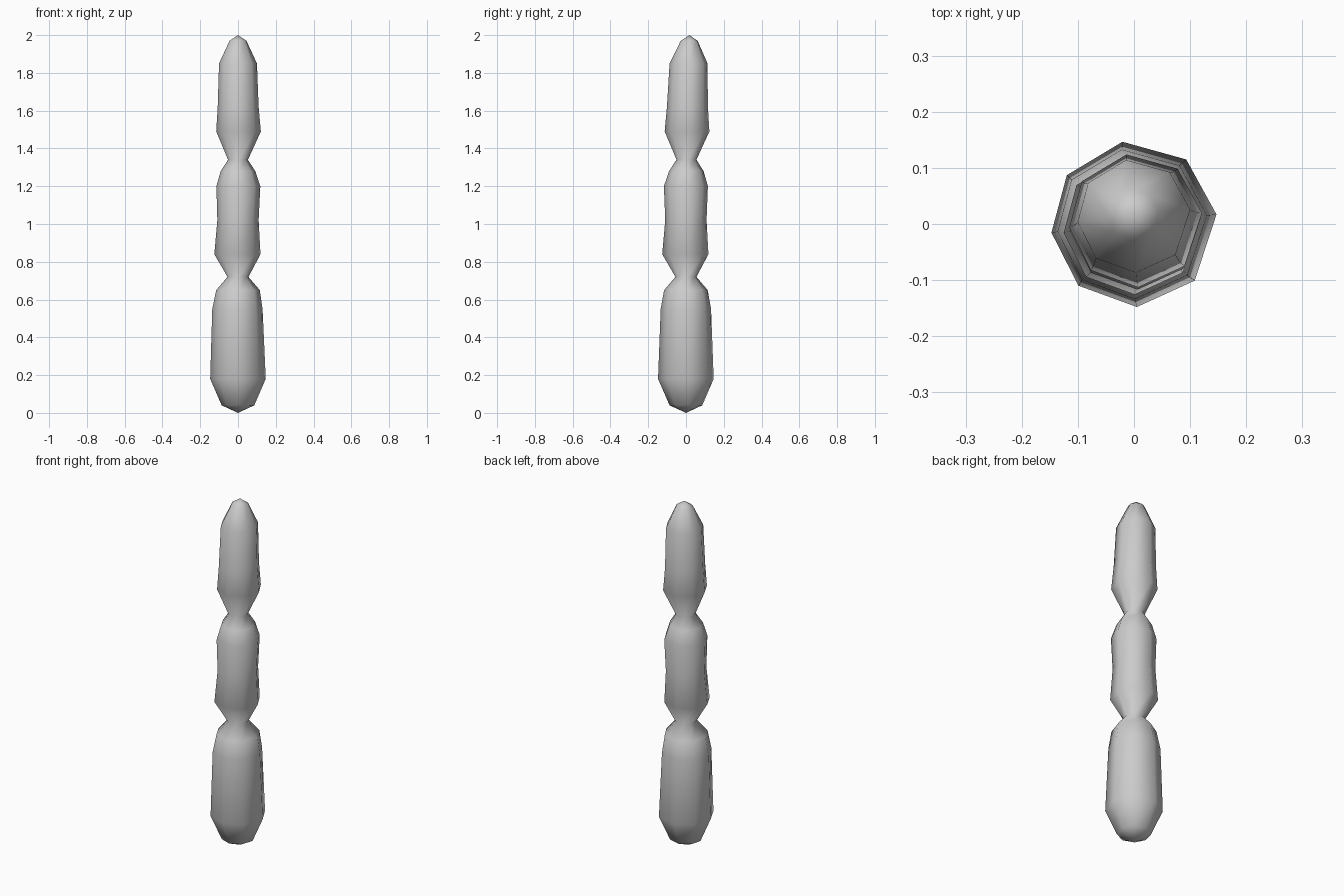
import bpy, bmesh, math

if "Cube" in bpy.data.objects:
    bpy.data.objects.remove(bpy.data.objects["Cube"])

# ring angles of the slightly uneven eight-sided section
ANGLES = [6.6, 51, 98, 144, 186, 228, 272, 317]

# rings: height, radius, centre x, centre y
RINGS = [
    (0.04, 0.087, 0, 0), (0.18, 0.148, 0, 0), (0.55, 0.134, -0.003, 0),
    (0.65, 0.116, 0, 0), (0.72, 0.056, 0, 0),
    (0.84, 0.123, -0.003, -0.003), (1.02, 0.110, 0, 0), (1.20, 0.117, 0.002, 0.0),
    (1.28, 0.092, 0, 0.002), (1.34, 0.053, 0, 0.003),
    (1.49, 0.119, 0.003, 0.006), (1.62, 0.109, 0.001, 0.008),
    (1.85, 0.101, 0, 0.014), (1.97, 0.045, 0, 0.017),
]

# three-lobed segmented stalk, closed by pointed ends
bm = bmesh.new()
loops = []
for z, r, cx, cy in RINGS:
    loops.append([bm.verts.new((cx + r * math.cos(math.radians(a)),
                                cy + r * math.sin(math.radians(a)), z)) for a in ANGLES])
n = len(ANGLES)
bottom = bm.verts.new((0, 0, 0))
top = bm.verts.new((0, 0.018, 2.0))
for i in range(n):
    j = (i + 1) % n
    for lo, hi in zip(loops, loops[1:]):
        bm.faces.new((lo[i], lo[j], hi[j], hi[i]))
    bm.faces.new((bottom, loops[0][j], loops[0][i]))
    bm.faces.new((top, loops[-1][i], loops[-1][j]))
for f in bm.faces:
    f.smooth = True
bmesh.ops.recalc_face_normals(bm, faces=bm.faces)

mesh = bpy.data.meshes.new("segmented_stalk")
bm.to_mesh(mesh)
bm.free()
stalk = bpy.data.objects.new("segmented_stalk", mesh)
bpy.context.collection.objects.link(stalk)
